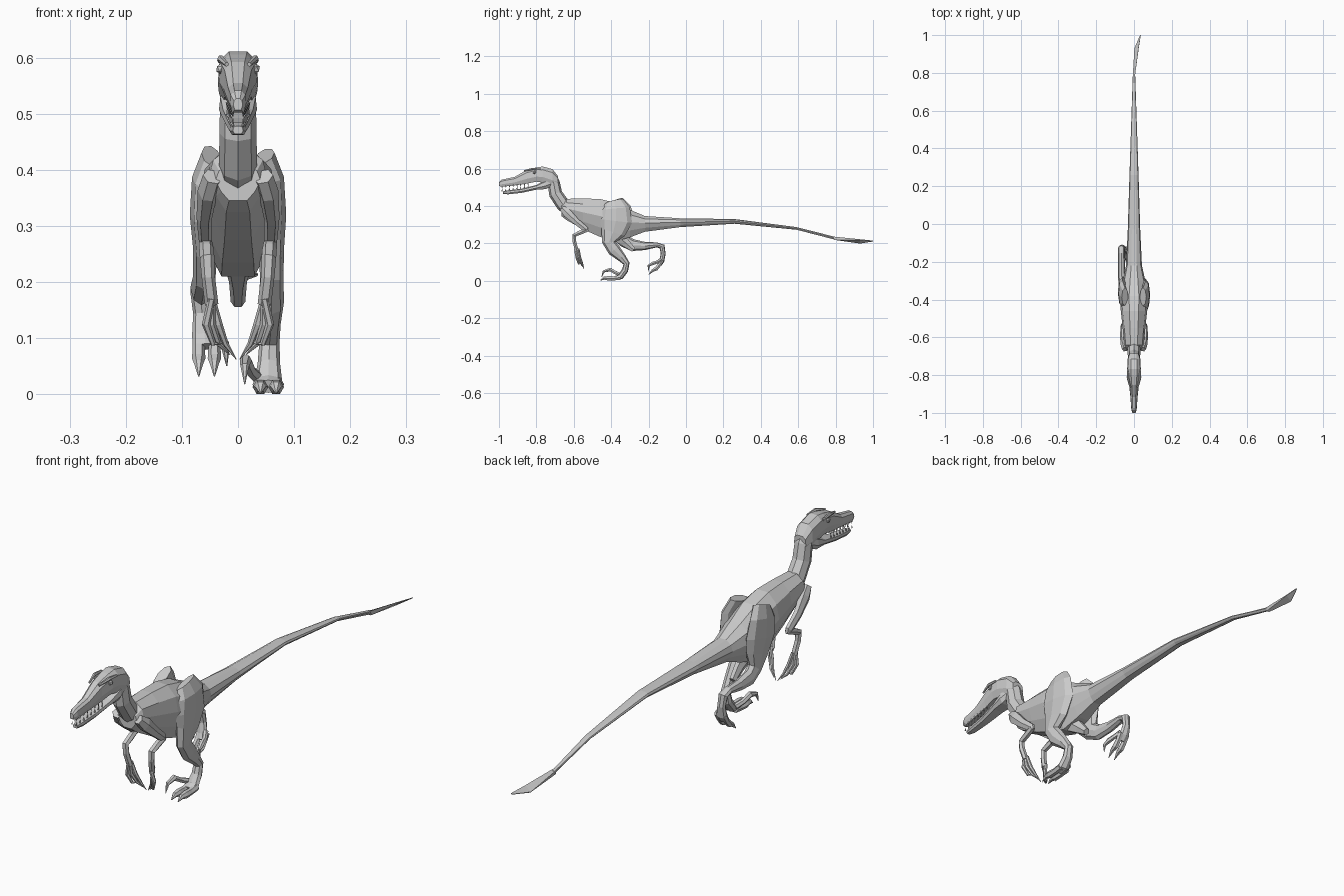
import bpy, bmesh, math
from mathutils import Vector


def skin(name, rings):
    """Bridge equal-sized rings of points into a closed flat-shaded mesh."""
    bm = bmesh.new()
    loops = [[bm.verts.new(p) for p in ring] for ring in rings]
    n = len(loops[0])
    for a, b in zip(loops, loops[1:]):
        for i in range(n):
            j = (i + 1) % n
            bm.faces.new((a[i], a[j], b[j], b[i]))
    bm.faces.new(loops[0])
    bm.faces.new(loops[-1])
    bmesh.ops.recalc_face_normals(bm, faces=bm.faces)
    me = bpy.data.meshes.new(name)
    bm.to_mesh(me)
    bm.free()
    ob = bpy.data.objects.new(name, me)
    bpy.context.collection.objects.link(ob)
    return ob


def loft(name, sections, half):
    """Sections are (y, top, bottom, half width); half is one side of the profile."""
    prof = half + [(-x, z) for x, z in reversed(half)]
    return skin(name, [[(x * w, y, b + z * (t - b)) for x, z in prof]
                       for y, t, b, w in sections])


def tube(name, pts, n=6):
    """Points are (x, y, z, half width, half depth) along a limb."""
    cs = [Vector(p[:3]) for p in pts]
    rings = []
    for i, p in enumerate(pts):
        a, b = cs[max(i - 1, 0)], cs[min(i + 1, len(cs) - 1)]
        t = (b - a).normalized()
        side = (Vector((1, 0, 0)) - t * t.x).normalized()
        up = side.cross(t)
        rings.append([cs[i] + side * p[3] * math.cos(2 * math.pi * k / n)
                      + up * p[4] * math.sin(2 * math.pi * k / n) for k in range(n)])
    return skin(name, rings)


def digit(name, pts, r):
    """Finger or toe: knuckled tube ending in a sharp claw."""
    scale = [1, .9, 1, .7, .08]
    k = len(pts)
    return tube(name, [(*p, r * s, r * s) for p, s in zip(pts, scale[5 - k:])])


# torso and tail
loft("torso_and_tail", [
    (-.665, .41, .345, .04), (-.64, .438, .325, .052), (-.55, .44, .275, .06),
    (-.46, .437, .235, .07), (-.38, .418, .21, .074), (-.30, .38, .232, .06),
    (-.22, .346, .262, .042), (-.03, .334, .287, .033), (.26, .33, .305, .024),
    (.59, .287, .273, .013), (.80, .234, .219, .006)],
    [(.35, 1), (.85, .82), (1, .55), (.75, .25), (.4, 0)])

# flattened twisted tail tip
skin("tail_tip", [
    [(-.006, .79, .232), (.006, .79, .236), (.006, .79, .219), (-.006, .79, .219)],
    [(.002, .93, .202), (.024, .93, .222), (.025, .93, .218), (.004, .93, .199)],
    [(.032, 1.0, .212), (.036, 1.0, .215), (.036, 1.0, .212), (.033, 1.0, .21)]])

# neck
tube("neck", [(0, -.735, .575, .027, .03), (0, -.708, .525, .032, .033),
              (0, -.697, .465, .033, .036), (0, -.66, .41, .034, .038),
              (0, -.59, .375, .035, .05)], 8)

# skull and lower jaw
head = [(.45, 1), (.92, .8), (1, .35), (.7, 0)]
loft("skull", [
    (-1.0, .527, .507, .008), (-.985, .541, .502, .014), (-.917, .555, .51, .019),
    (-.853, .592, .519, .026), (-.80, .606, .53, .034), (-.767, .611, .525, .036),
    (-.714, .597, .505, .034), (-.685, .56, .51, .025)], head)
loft("lower_jaw", [
    (-.978, .478, .464, .009), (-.95, .484, .462, .015), (-.88, .492, .47, .02),
    (-.80, .512, .487, .029), (-.75, .54, .49, .034), (-.715, .55, .505, .027)], head)

for s in (1, -1):
    side = "right" if s > 0 else "left"

    # brow ridge and eye
    tube(f"brow_{side}", [(s * .02, -.865, .588, .004, .004), (s * .031, -.82, .598, .006, .007),
                          (s * .033, -.775, .595, .004, .005)])
    bpy.ops.mesh.primitive_ico_sphere_add(subdivisions=1, radius=.01,
                                          location=(s * .03, -.81, .58))
    bpy.context.object.name = f"eye_{side}"

    # teeth along both jaws
    for i in range(8):
        f = i / 7
        y = -.985 + .14 * f
        x = s * (.009 + .01 * f)
        for jaw, z, d in (("upper", .508 + .012 * f, -.014), ("lower", .478 + .02 * f, .012)):
            tube(f"{jaw}_tooth_{side}_{i}", [(x, y, z, .003, .004),
                                             (x, y + .003, z + d, .0004, .0004)], 4)

    # shoulder, upper arm and forearm
    tube(f"upper_arm_{side}", [(s * .045, -.662, .388, .018, .018), (s * .054, -.635, .362, .018, .027),
                               (s * .06, -.585, .315, .014, .02), (s * .058, -.535, .275, .012, .017),
                               (s * .057, -.53, .262, .008, .01)])
    tube(f"forearm_{side}", [(s * .058, -.53, .272, .012, .012), (s * .056, -.565, .258, .013, .013),
                             (s * .055, -.598, .243, .013, .012), (s * .053, -.597, .21, .012, .011),
                             (s * .047, -.583, .16, .012, .011)])
    # three long clawed fingers
    for i, (mx, tx, ty, tz) in enumerate([(.022, .003, -.545, .062), (.034, .014, -.548, .07),
                                          (.044, .03, -.565, .09)]):
        y0 = -.575 - .009 * i
        digit(f"finger_{side}_{i}", [(s * .047, y0, .17), (s * (mx + .013), y0 + .008, .125),
                                     (s * mx, (y0 + ty) / 2 + .006, .09), (s * tx, ty, tz)], .0075)

# pubic bone under the belly
tube("pubis", [(0, -.38, .25, .03, .04), (0, -.32, .2, .016, .025), (0, -.28, .165, .013, .014)])

# planted right leg
tube("right_leg", [
    (.048, -.385, .425, .018, .05), (.062, -.375, .385, .02, .075), (.06, -.375, .32, .026, .088),
    (.06, -.39, .26, .022, .066), (.06, -.412, .205, .021, .036), (.06, -.385, .165, .022, .035),
    (.058, -.345, .125, .018, .024), (.056, -.318, .092, .018, .017), (.055, -.326, .055, .02, .017),
    (.054, -.35, .022, .025, .016), (.054, -.375, .014, .024, .012)], 8)
for i, x in enumerate((.04, .068)):
    digit(f"right_toe_{i}", [(x, -.35, .018), (x, -.385, .013), (x, -.415, .013),
                             (x, -.437, .014), (x, -.458, .002)], .014)
digit("right_sickle_toe", [(.035, -.345, .03), (.022, -.375, .042), (.014, -.405, .06),
                           (.012, -.44, .05), (.012, -.452, .018)], .011)

# trailing raised left leg
tube("left_leg", [
    (-.048, -.385, .425, .018, .05), (-.062, -.37, .385, .02, .075), (-.06, -.36, .32, .026, .085),
    (-.058, -.345, .26, .022, .066), (-.06, -.325, .21, .02, .036), (-.065, -.285, .19, .02, .032),
    (-.066, -.22, .186, .018, .022), (-.067, -.155, .192, .017, .013), (-.067, -.128, .183, .018, .016),
    (-.064, -.122, .145, .016, .013), (-.06, -.13, .105, .022, .014), (-.058, -.142, .085, .02, .011)], 8)
for i, x in enumerate((-.042, -.07)):
    digit(f"left_toe_{i}", [(x, -.128, .11), (x, -.142, .085), (x, -.16, .064),
                            (x, -.178, .055), (x, -.2, .032)], .012)
digit("left_sickle_toe", [(-.045, -.13, .115), (-.032, -.155, .1), (-.026, -.18, .092),
                          (-.022, -.2, .08), (-.02, -.2, .05)], .01)
